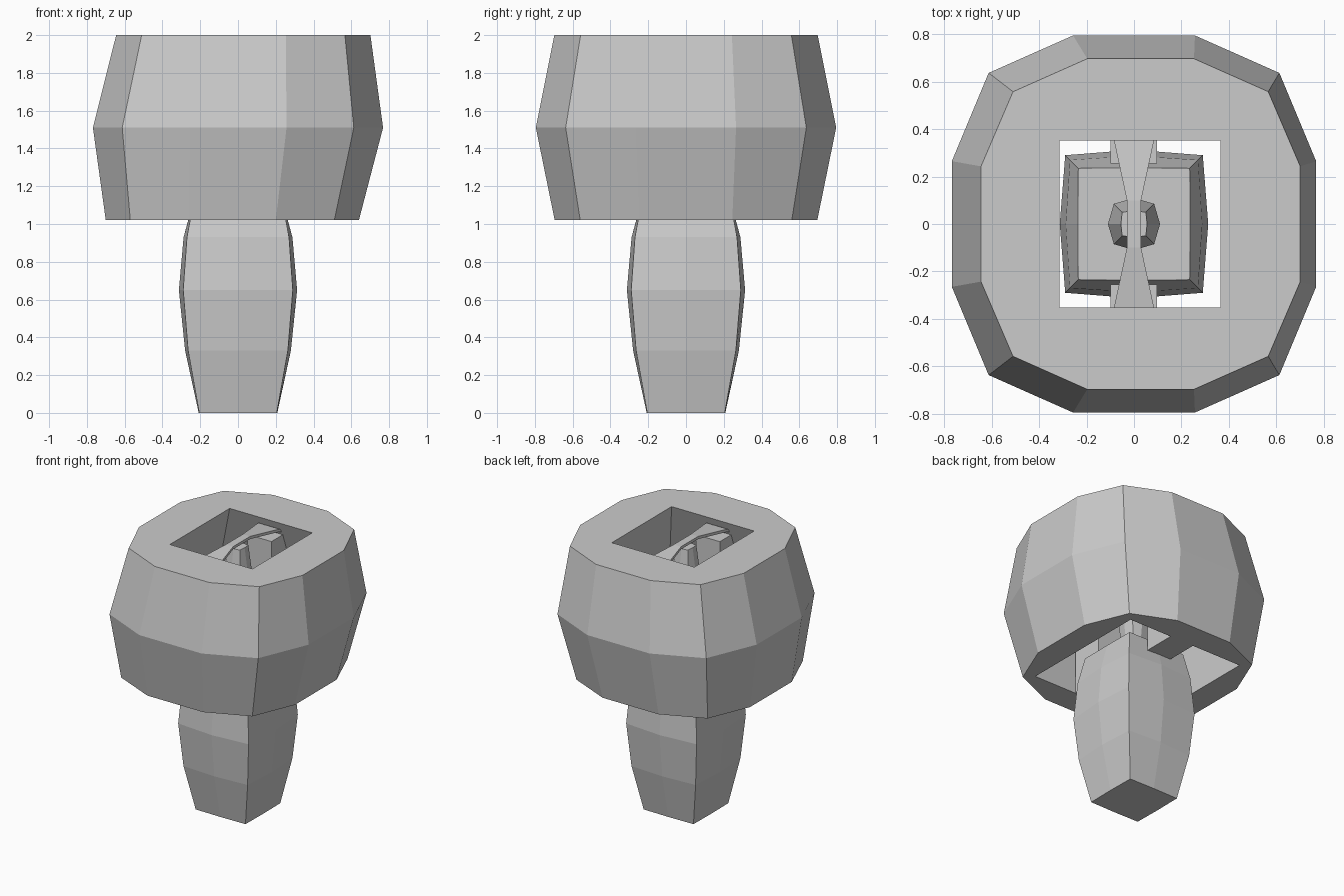
import bpy, bmesh

if "Cube" in bpy.data.objects:
    bpy.data.objects.remove(bpy.data.objects["Cube"])


def obj(name, verts, faces):
    me = bpy.data.meshes.new(name)
    bm = bmesh.new()
    vs = [bm.verts.new(v) for v in verts]
    for f in faces:
        bm.faces.new([vs[i] for i in f])
    bmesh.ops.recalc_face_normals(bm, faces=bm.faces)
    bm.to_mesh(me)
    bm.free()
    ob = bpy.data.objects.new(name, me)
    bpy.context.collection.objects.link(ob)
    return ob


def loft(name, rings, close=False):
    """Skin a stack of equal rings; cap the ends or join last to first."""
    n, m = len(rings[0]), len(rings)
    faces = []
    for k in range(m if close else m - 1):
        a, b = k * n, (k + 1) % m * n
        faces += [(a + i, a + (i + 1) % n, b + (i + 1) % n, b + i) for i in range(n)]
    if not close:
        faces += [tuple(range(n)), tuple(range((m - 1) * n, m * n))]
    return obj(name, [v for r in rings for v in r], faces)


def four_way(quarter):
    """Mirror the first-quadrant points (counter-clockwise) to a full ring."""
    r = [(-x, y) for x, y in reversed(quarter)]
    half = quarter + r
    return half + [(-x, -y) for x, y in half]


# Mallet-like head: twelve-sided outside, square cavity inside
def outer(cx, side, corner, flat, z):
    (sx, sy), (qx, qy), (fx, fy) = side, corner, flat
    pts = four_way([(sx, fy), (qx, qy), (fx, sy)])
    return [(x + cx, y, z) for x, y in pts]


def inner(cx, hx, hy, z):
    pts = four_way([(hx, hy * .4), (hx, hy), (hx * .4, hy)])
    return [(x + cx, y, z) for x, y in pts]


loft("head", [
    outer(-.03, (.67, .695), (.54, .56), (.23, .245), 1.02),
    outer(0, (.768, .795), (.613, .637), (.257, .265), 1.51),
    outer(.028, (.673, .697), (.538, .558), (.225, .243), 2),
    inner(.025, .34, .352, 2),
    inner(-.005, .51, .53, 1.51),
    inner(-.03, .48, .5, 1.02)], close=True)


# Square, slightly bulging post: corners plus side middles
def post_ring(c, m, z):
    return [(x, y, z) for x, y in
            [(m, 0), (c, c), (0, m), (-c, c), (-m, 0), (-c, -c), (0, -m), (c, -c)]]


loft("post", [post_ring(*r) for r in [
    (.205, .208, 0), (.264, .28, .33), (.29, .313, .65),
    (.27, .288, .93), (.235, .237, 1.12)]])

# Small faceted pin standing on the post
loft("centre_pin", [post_ring(*r) for r in [
    (.055, .06, 1.12), (.085, .11, 1.55), (.05, .055, 1.94)]])

# Side brackets between post and cavity wall
for s, name in ((1, "back_bracket"), (-1, "front_bracket")):
    loft(name, [[(x, s * y, z) for x, y in
                 ((-.1, .255), (.097, .255), (.097, .5), (-.1, .5))]
                for z in (1.02, 1.9)])

# Waisted strap arching over the pin
strap = []
for y, w, z in [(-.5, .12, 1.9), (-.355, .085, 1.95), (-.1, .03, 1.98),
                (.1, .03, 1.98), (.355, .085, 1.95), (.5, .12, 1.9)]:
    strap.append([(-w, y, z), (w, y, z), (w, y, z - .02), (-w, y, z - .02)])
loft("strap", strap)
